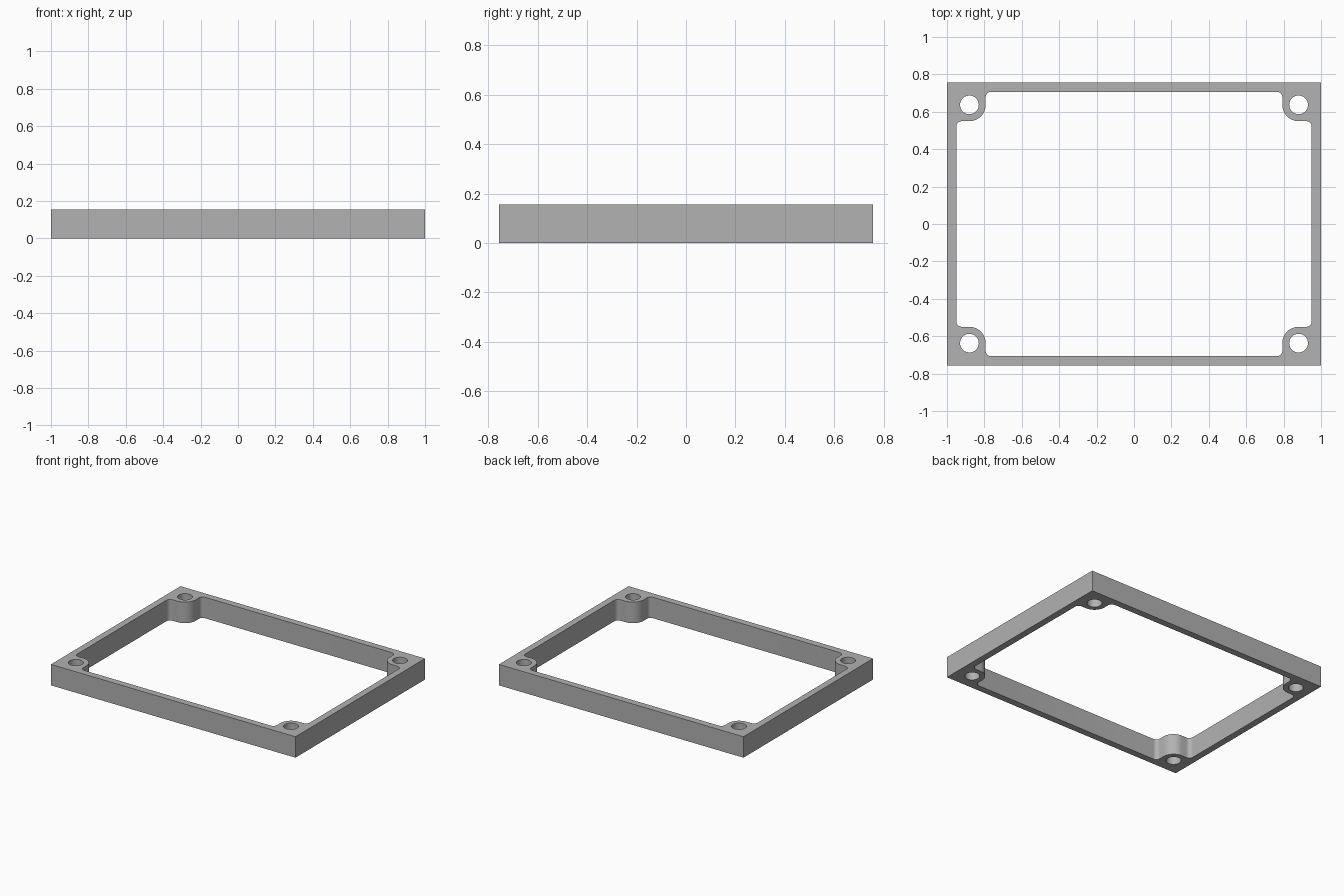
import bpy, bmesh
from math import pi, cos, sin, radians

cube = bpy.data.objects.get("Cube")
if cube:
    bpy.data.objects.remove(cube, do_unlink=True)

# Main dimensions
HALF_X, HALF_Y, HEIGHT = 1.0, 0.757, 0.155
WALL = 0.05                      # frame wall thickness
INSET = 0.12                     # screw hole centre from the outer faces
HOLE_R, BOSS_R, FILLET = 0.05, 0.087, 0.03
HOLE_X, HOLE_Y = HALF_X - INSET, HALF_Y - INSET
SIGNS = [(1, 1), (-1, 1), (-1, -1), (1, -1)]


def arc(cx, cy, r, start, end, steps):
    """Points along an arc, both ends included."""
    angles = [start + (end - start) * i / steps for i in range(steps + 1)]
    return [(cx + r * cos(a), cy + r * sin(a)) for a in angles]


def opening_outline():
    """Inner opening: one corner with its boss, mirrored to all four."""
    in_x, in_y = HALF_X - WALL, HALF_Y - WALL
    boss_x, boss_y = HOLE_X - BOSS_R, HOLE_Y - BOSS_R
    corner = arc(in_x - FILLET, boss_y - FILLET, FILLET, 0, pi / 2, 8)
    corner += arc(HOLE_X, HOLE_Y, BOSS_R, 1.5 * pi, pi, 16)
    corner += arc(boss_x - FILLET, in_y - FILLET, FILLET, 0, pi / 2, 8)
    outline = []
    for sx, sy in SIGNS:
        points = [(sx * x, sy * y) for x, y in corner]
        outline += points if sx * sy > 0 else points[::-1]
    return outline


def add_loop(bm, points):
    verts = [bm.verts.new((x, y, 0)) for x, y in points]
    return [bm.edges.new((a, b)) for a, b in zip(verts, verts[1:] + verts[:1])]


# Flat profile: outer rectangle, opening and four screw holes
bm = bmesh.new()
edges = add_loop(bm, [(sx * HALF_X, sy * HALF_Y) for sx, sy in SIGNS])
edges += add_loop(bm, opening_outline())
for sx, sy in SIGNS:
    edges += add_loop(bm, arc(sx * HOLE_X, sy * HOLE_Y, HOLE_R, 0, 2 * pi, 48)[:-1])
bmesh.ops.triangle_fill(bm, edges=edges, use_beauty=True, normal=(0, 0, 1))

# Raise the profile to full height
raised = bmesh.ops.extrude_face_region(bm, geom=bm.faces[:], use_keep_orig=True)
top = [v for v in raised["geom"] if isinstance(v, bmesh.types.BMVert)]
bmesh.ops.translate(bm, verts=top, vec=(0, 0, HEIGHT))
bmesh.ops.recalc_face_normals(bm, faces=bm.faces[:])

mesh = bpy.data.meshes.new("spacer_frame")
bm.to_mesh(mesh)
bm.free()
frame = bpy.data.objects.new("spacer_frame", mesh)
bpy.context.collection.objects.link(frame)

# Plain grey
grey = bpy.data.materials.new("plain_grey")
grey.use_nodes = True
colour = (0.445, 0.445, 0.445, 1)
grey.diffuse_color = colour
grey.node_tree.nodes["Principled BSDF"].inputs["Base Color"].default_value = colour
mesh.materials.append(grey)

# Smooth curved walls, sharp rims
bpy.ops.object.select_all(action="DESELECT")
frame.select_set(True)
bpy.context.view_layer.objects.active = frame
bpy.ops.object.shade_smooth_by_angle(angle=radians(30))
